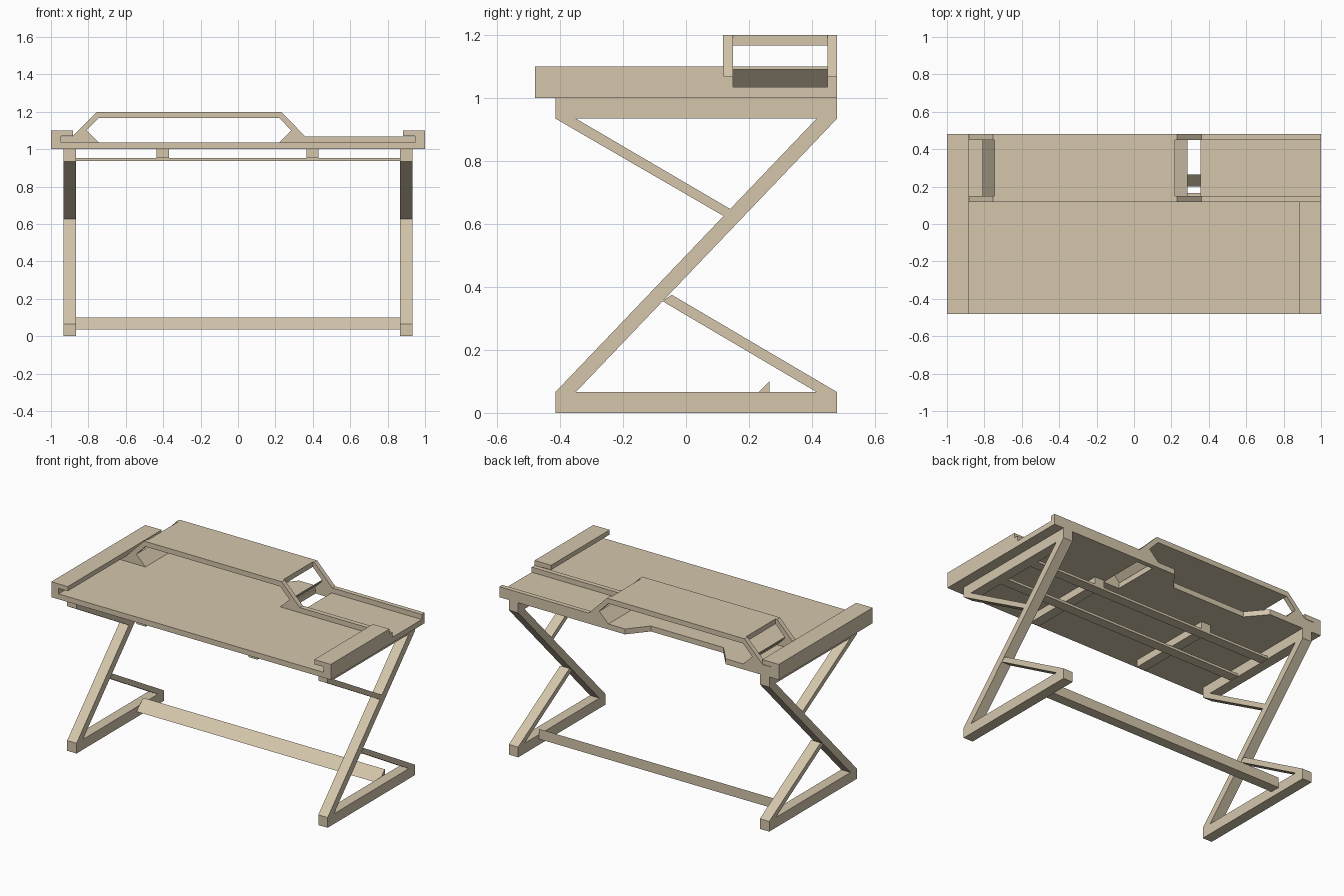
import bpy, bmesh

if "Cube" in bpy.data.objects:
    bpy.data.objects.remove(bpy.data.objects["Cube"])

wood = bpy.data.materials.new("light_wood")
wood.diffuse_color = (0.66, 0.565, 0.413, 1)
wood.use_nodes = True
wood.node_tree.nodes["Principled BSDF"].inputs["Base Color"].default_value = wood.diffuse_color


def prism(name, pts, axis, a, b):
    """Extrude a 2D profile along x (pts = y,z), y (pts = x,z) or z (pts = x,y)."""
    place = {"x": lambda p, t: (t, p[0], p[1]),
             "y": lambda p, t: (p[0], t, p[1]),
             "z": lambda p, t: (p[0], p[1], t)}[axis]
    bm = bmesh.new()
    face = bm.faces.new([bm.verts.new(place(p, a)) for p in pts])
    out = bmesh.ops.extrude_face_region(bm, geom=[face])
    move = [q - p for p, q in zip(place((0, 0), a), place((0, 0), b))]
    bmesh.ops.translate(bm, vec=move,
                        verts=[v for v in out["geom"] if isinstance(v, bmesh.types.BMVert)])
    bmesh.ops.recalc_face_normals(bm, faces=bm.faces)
    mesh = bpy.data.meshes.new(name)
    bm.to_mesh(mesh)
    bm.free()
    mesh.materials.append(wood)
    ob = bpy.data.objects.new(name, mesh)
    bpy.context.collection.objects.link(ob)
    return ob


def box(name, x0, x1, y0, y1, z0, z1):
    return prism(name, [(x0, y0), (x1, y0), (x1, y1), (x0, y1)], "z", z0, z1)


# Z-shaped leg frames, one per side
leg_parts = {
    "foot": [(-.415, 0), (.48, 0), (.48, .066), (-.415, .066)],
    "top_beam": [(-.415, .935), (.48, .935), (.48, 1), (-.415, 1)],
    "diagonal": [(-.415, .066), (-.35, .066), (.48, .935), (.415, .935)],
    "lower_brace": [(.415, .066), (.48, .066), (-.045, .375), (-.075, .355)],
    "upper_brace": [(-.415, .935), (-.35, .935), (.145, .645), (.12, .625)],
}
for side, s in (("left", -1), ("right", 1)):
    for part, pts in leg_parts.items():
        prism(f"{side}_{part}", pts, "x", s * .865, s * .932)

# Triangular stretcher between the feet
prism("stretcher", [(.2, .036), (.265, .036), (.265, .101)], "x", -.865, .865)

# Rails and cross members under the top
for name, y in (("rear_rail", .1), ("front_rail", -.165)):
    box(name, -.865, .865, y, y + .065, .937, .953)
for name, x in (("left_cross_member", -.435), ("right_cross_member", .365)):
    box(name, x, x + .065, -.415, .165, .953, 1)

# Table top with a cable notch at the back and a slot beside the raised shelf
top = prism("table_top", [(-1, -.48), (1, -.48), (1, .48), (.1, .48), (0, .36),
                          (-.52, .36), (-.62, .48), (-1, .48)], "z", 1, 1.035)
cutter = box("slot_cutter", .24, .355, .15, .45, .98, 1.06)
cutter.hide_render = True
cutter.hide_viewport = True
cut = top.modifiers.new("slot", "BOOLEAN")
cut.operation = "DIFFERENCE"
cut.object = cutter

# Grooved end blocks; the right one stops at the shelf
for side, s, back in (("left", -1, .48), ("right", 1, .12)):
    pts = [(1, 1.035), (1, 1.1), (.882, 1.1), (.882, 1.07), (.947, 1.07), (.947, 1.035)]
    prism(f"{side}_end_block", [(s * x, z) for x, z in pts], "y", -.48, back)

# Shelf rails: arches with a hexagonal opening
arch = [(-.947, 1.035), (-.947, 1.068), (-.885, 1.068), (-.755, 1.2), (.23, 1.2),
        (.36, 1.068), (1, 1.068), (1, 1.035), (.22, 1.035), (.285, 1.1),
        (.22, 1.167), (-.745, 1.167), (-.81, 1.1), (-.745, 1.035)]
prism("front_shelf_arch", arch, "y", .118, .149)
prism("rear_shelf_arch", arch, "y", .45, .48)

# Raised shelf board and the sloped plates at its ends
prism("shelf_board", [(-.745, 1.167), (.22, 1.167), (.22, 1.2), (-.745, 1.2)], "y", .149, .45)
prism("right_ramp", [(.22, 1.035), (.23, 1.035), (.285, 1.09), (.285, 1.1)], "y", .149, .45)
prism("left_ramp", [(-.745, 1.035), (-.755, 1.035), (-.81, 1.09), (-.81, 1.1)], "y", .149, .45)
